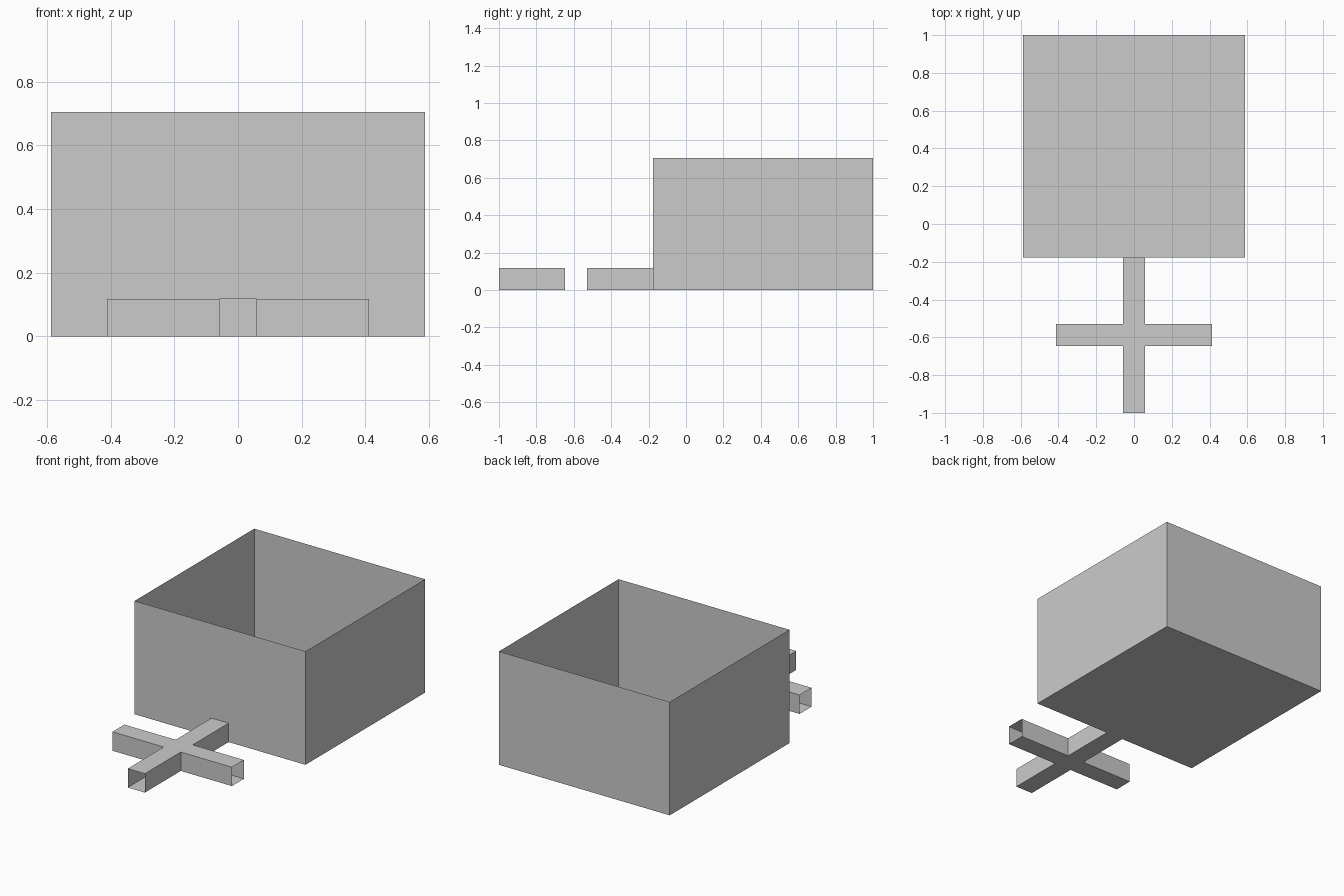
import bpy, bmesh
from mathutils import Vector

if "Cube" in bpy.data.objects:
    bpy.data.objects.remove(bpy.data.objects["Cube"])

U = 2 / 17                 # module: room 10 x 10 x 6, passages 1 x 1
H = U / 2                  # half passage width
W = 5 * U                  # half room width
A = 3.5 * U                # passage arm reach from the crossing
ROOM_H = 6 * U
FRONT, BACK = 1 - 10 * U, 1.0
CROSS_Y = -1 + A


def make_sheet(name, quads):
    """Single-sided sheet object from a list of quads."""
    bm = bmesh.new()
    for quad in quads:
        bm.faces.new([bm.verts.new(p) for p in quad])
    bmesh.ops.remove_doubles(bm, verts=bm.verts, dist=1e-5)
    bmesh.ops.recalc_face_normals(bm, faces=bm.faces)
    mesh = bpy.data.meshes.new(name)
    bm.to_mesh(mesh)
    bm.free()
    obj = bpy.data.objects.new(name, mesh)
    bpy.context.collection.objects.link(obj)
    return obj


def wall(a, b, z0, z1):
    """Vertical quad between two plan points."""
    return [(*a, z0), (*b, z0), (*b, z1), (*a, z1)]


def slab(x0, x1, y0, y1, z):
    """Horizontal quad."""
    return [(x0, y0, z), (x1, y0, z), (x1, y1, z), (x0, y1, z)]


# Open-topped room with a doorway in the front wall
make_sheet("room", [
    slab(-W, W, FRONT, BACK, 0),
    wall((-W, FRONT), (-W, BACK), 0, ROOM_H),
    wall((W, FRONT), (W, BACK), 0, ROOM_H),
    wall((-W, BACK), (W, BACK), 0, ROOM_H),
])
make_sheet("room_front_wall", [
    wall((-W, FRONT), (-H, FRONT), 0, ROOM_H),
    wall((H, FRONT), (W, FRONT), 0, ROOM_H),
    wall((-H, FRONT), (H, FRONT), U, ROOM_H),
])

# Cross-shaped passage: four open-ended arms around a crossing
quads = [slab(-H, H, CROSS_Y - H, CROSS_Y + H, z) for z in (0, U)]
for d in (Vector((1, 0)), Vector((0, 1)), Vector((-1, 0)), Vector((0, -1))):
    side = Vector((-d.y, d.x)) * H
    centre = Vector((0, CROSS_Y))
    near, far = centre + d * H, centre + d * A
    for s in (side, -side):
        quads.append(wall(near + s, far + s, 0, U))
    for z in (0, U):
        quads.append([(*p, z) for p in (near + side, far + side, far - side, near - side)])
make_sheet("cross_passage", quads)
